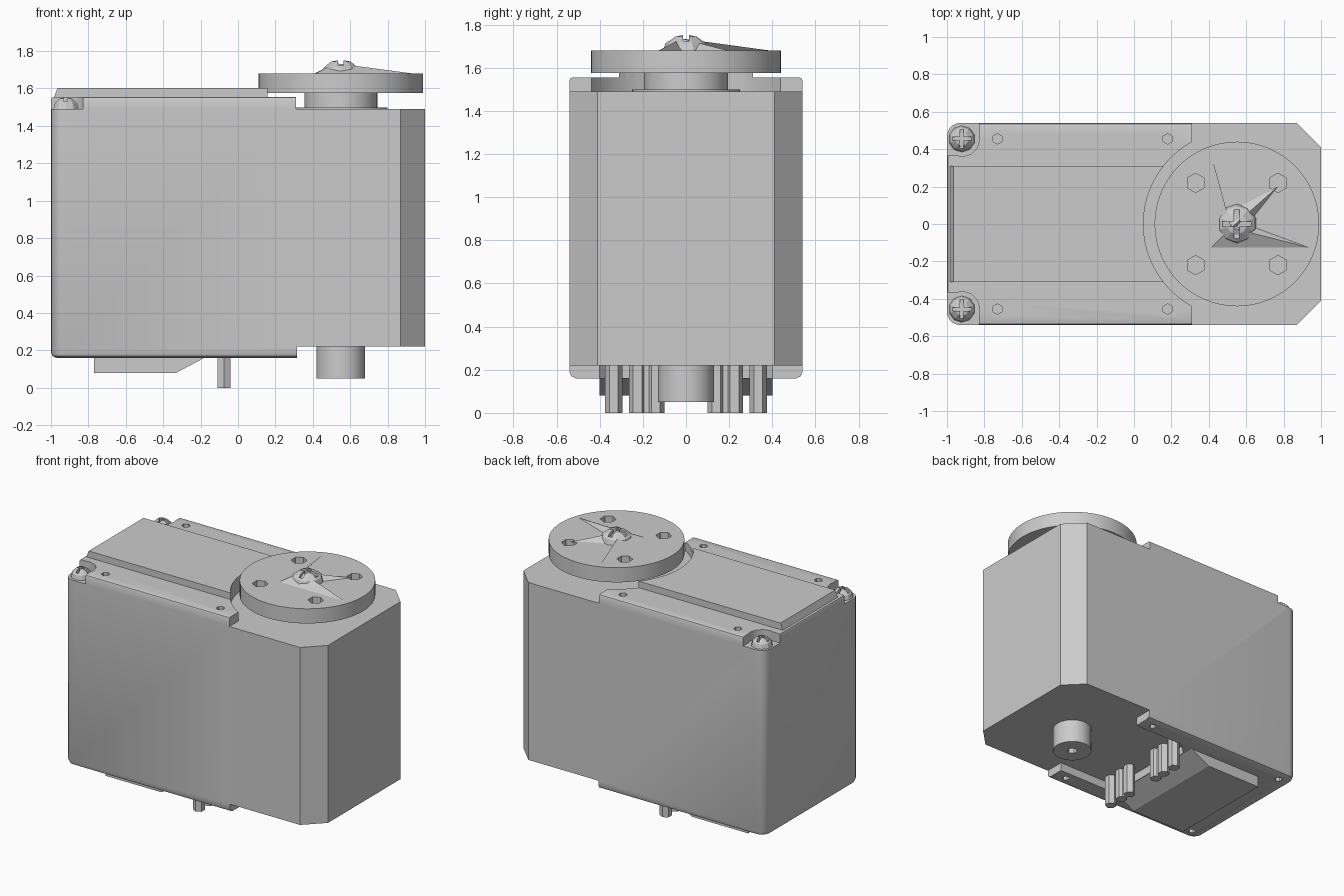
import bpy, bmesh, math
from mathutils import Matrix

cube = bpy.data.objects.get("Cube")
if cube:
    bpy.data.objects.remove(cube, do_unlink=True)

grey = bpy.data.materials.new("light grey plastic")
grey.use_nodes = True
grey.diffuse_color = (0.6, 0.6, 0.6, 1)
grey.node_tree.nodes["Principled BSDF"].inputs["Base Color"].default_value = (0.6, 0.6, 0.6, 1)

AXIS_X = 0.55   # output shaft position


def finish(name, bm):
    bmesh.ops.recalc_face_normals(bm, faces=bm.faces)
    mesh = bpy.data.meshes.new(name)
    bm.to_mesh(mesh)
    bm.free()
    mesh.materials.append(grey)
    ob = bpy.data.objects.new(name, mesh)
    bpy.context.collection.objects.link(ob)
    return ob


def select(ob):
    bpy.ops.object.select_all(action='DESELECT')
    bpy.context.view_layer.objects.active = ob
    ob.select_set(True)


def smooth(ob):
    select(ob)
    bpy.ops.object.shade_smooth_by_angle(angle=math.radians(32))


def prism(name, pts, z0, z1):
    bm = bmesh.new()
    face = bm.faces.new([bm.verts.new((x, y, z0)) for x, y in pts])
    new = bmesh.ops.extrude_face_region(bm, geom=[face])["geom"]
    bmesh.ops.translate(bm, vec=(0, 0, z1 - z0),
                        verts=[v for v in new if isinstance(v, bmesh.types.BMVert)])
    return finish(name, bm)


def box(name, x0, x1, y0, y1, z0, z1):
    return prism(name, [(x0, y0), (x1, y0), (x1, y1), (x0, y1)], z0, z1)


def side_profile(name, pts, half_width):
    """Extrude an x-z profile along y."""
    ob = prism(name, pts, -half_width, half_width)
    ob.data.transform(Matrix.Rotation(math.pi / 2, 4, 'X'))
    return ob


def cyl(name, x, y, r, z0, z1, n=48, r_top=None):
    bm = bmesh.new()
    bmesh.ops.create_cone(bm, cap_ends=True, segments=n, radius1=r,
                          radius2=r if r_top is None else r_top, depth=z1 - z0,
                          matrix=Matrix.Translation((x, y, (z0 + z1) / 2)))
    return finish(name, bm)


def cut(ob, *cutters):
    for c in cutters:
        mod = ob.modifiers.new("cut", 'BOOLEAN')
        mod.operation, mod.solver, mod.object = 'DIFFERENCE', 'EXACT', c
        select(ob)
        bpy.ops.object.modifier_apply(modifier=mod.name)
        bpy.data.objects.remove(c, do_unlink=True)


def screw(name, x, y, r, z0, z1):
    """Faceted dome head with a cross slot."""
    bm = bmesh.new()
    bmesh.ops.create_uvsphere(bm, u_segments=10, v_segments=6, radius=1)
    bmesh.ops.bisect_plane(bm, geom=bm.verts[:] + bm.edges[:] + bm.faces[:],
                           plane_co=(0, 0, 0), plane_no=(0, 0, 1), clear_inner=True)
    bmesh.ops.holes_fill(bm, edges=[e for e in bm.edges if e.is_boundary])
    bmesh.ops.scale(bm, vec=(r, r, z1 - z0), verts=bm.verts)
    bmesh.ops.translate(bm, vec=(x, y, z0), verts=bm.verts)
    ob = finish(name, bm)
    w, a, low = r * 0.13, r * 0.7, z0 + (z1 - z0) * 0.55
    cut(ob, box("slot", x - w, x + w, y - a, y + a, low, z1 + 0.1),
        box("slot", x - a, x + a, y - w, y + w, low, z1 + 0.1))
    return ob


# Case: chamfered at the shaft end, rounded at the other
outline = [(1, -0.41), (1, 0.41), (0.87, 0.54)]
for sign in (1, -1):
    arc = [(-0.93 - 0.07 * math.sin(a), sign * (0.47 + 0.07 * math.cos(a)))
           for a in [i * math.pi / 10 for i in range(6)]]
    outline += arc if sign > 0 else arc[::-1]
outline.append((0.87, -0.54))
case = prism("case", outline, 0.16, 1.555)
bm = bmesh.new()
bm.from_mesh(case.data)
for level, size in ((0.16, 0.03), (1.555, 0.015)):
    rim = [e for e in bm.edges if all(abs(v.co.z - level) < 1e-4 for v in e.verts)]
    bmesh.ops.bevel(bm, geom=rim, offset=size, segments=2, profile=0.5, affect='EDGES')
bm.to_mesh(case.data)
bm.free()

# Steps around the shaft, top and bottom
cut(case,
    box("top_step", 0.31, 1.2, -0.8, 0.8, 1.49, 1.8),
    cyl("top_arc", AXIS_X, 0, 0.5, 1.49, 1.8, 64),
    box("bottom_step", 0.315, 1.2, -0.8, 0.8, 0, 0.22),
    prism("bottom_recess", [(0.4, -0.4), (0.4, 0.4), (-0.08, 0.4), (-0.17, 0.32),
                            (-0.17, -0.32), (-0.08, -0.4)], 0, 0.22))

# Corner screw pockets and rivet holes
for s in (-1, 1):
    y = s * 0.455
    cut(case,
        cyl("pocket", -0.92, y, 0.095, 1.49, 1.7, 12),
        box("pocket_end", -1.1, -0.92, y - 0.09, y + 0.09, 1.49, 1.7),
        box("pocket_side", -0.99, -0.83, *sorted((y, s * 0.7)), 1.49, 1.7))
    for x in (-0.73, 0.18):
        cut(case, cyl("hole", x, y, 0.028, 1.5, 1.7, 6))
    for x in (-0.9, 0.22):
        cut(case, cyl("hole", x, s * 0.46, 0.025, 0, 0.2, 6))
    screw("case_screw", -0.92, y, 0.072, 1.485, 1.555)
smooth(case)

# Raised centre panel, trimmed by the horn clearance
panel = side_profile("top_panel", [(-0.985, 1.5), (-0.985, 1.55), (-0.965, 1.602),
                                   (0.3, 1.602), (0.3, 1.5)], 0.31)
cut(panel, cyl("panel_arc", AXIS_X, 0, 0.5, 1.4, 1.8, 64))

# Sloped plate under the case
side_profile("bottom_plate", [(-0.77, 0.17), (-0.77, 0.08), (-0.33, 0.08),
                              (-0.18, 0.16), (-0.18, 0.17)], 0.4)

# Connector pins
for s in (-1, 1):
    for y in (0.335, 0.225, 0.14):
        cyl("pin", -0.075, s * y, 0.04, 0, 0.23, 6)
    box("pin_bridge", -0.09, -0.06, *sorted((s * 0.14, s * 0.225)), 0, 0.23)

# Rear bearing post
post = cyl("bearing_post", AXIS_X, 0, 0.13, 0.05, 0.23)
cut(post, cyl("post_hole", AXIS_X, 0, 0.035, 0, 0.12, 6))
smooth(post)

# Output shaft and horn disc
smooth(cyl("shaft_collar", AXIS_X, 0, 0.25, 1.48, 1.498))
smooth(cyl("shaft_hub", AXIS_X, 0, 0.195, 1.49, 1.58))
horn = cyl("horn_disc", AXIS_X, 0, 0.44, 1.575, 1.68, 64)
for dx in (-0.22, 0.22):
    for dy in (-0.22, 0.22):
        cut(horn, cyl("horn_hole", AXIS_X + dx, dy, 0.052, 1.5, 1.8, 6))
smooth(horn)
screw("horn_screw", AXIS_X, 0, 0.11, 1.67, 1.755)

# Pointed ridges running out from the horn screw
ridges = [((0.41, -0.13), (0.95, -0.13), (0.6, 0)),
          ((0.41, -0.13), (0.405, 0.4), (0.46, 0.02)),
          ((0.53, 0.08), (0.62, 0.01), (0.77, 0.2))]
for base in ridges:
    bm = bmesh.new()
    low = [bm.verts.new((x, y, 1.678)) for x, y in base]
    apex = bm.verts.new((0.52, -0.02, 1.735))
    bm.faces.new(low)
    for i in range(3):
        bm.faces.new((low[i], low[(i + 1) % 3], apex))
    finish("horn_ridge", bm)
